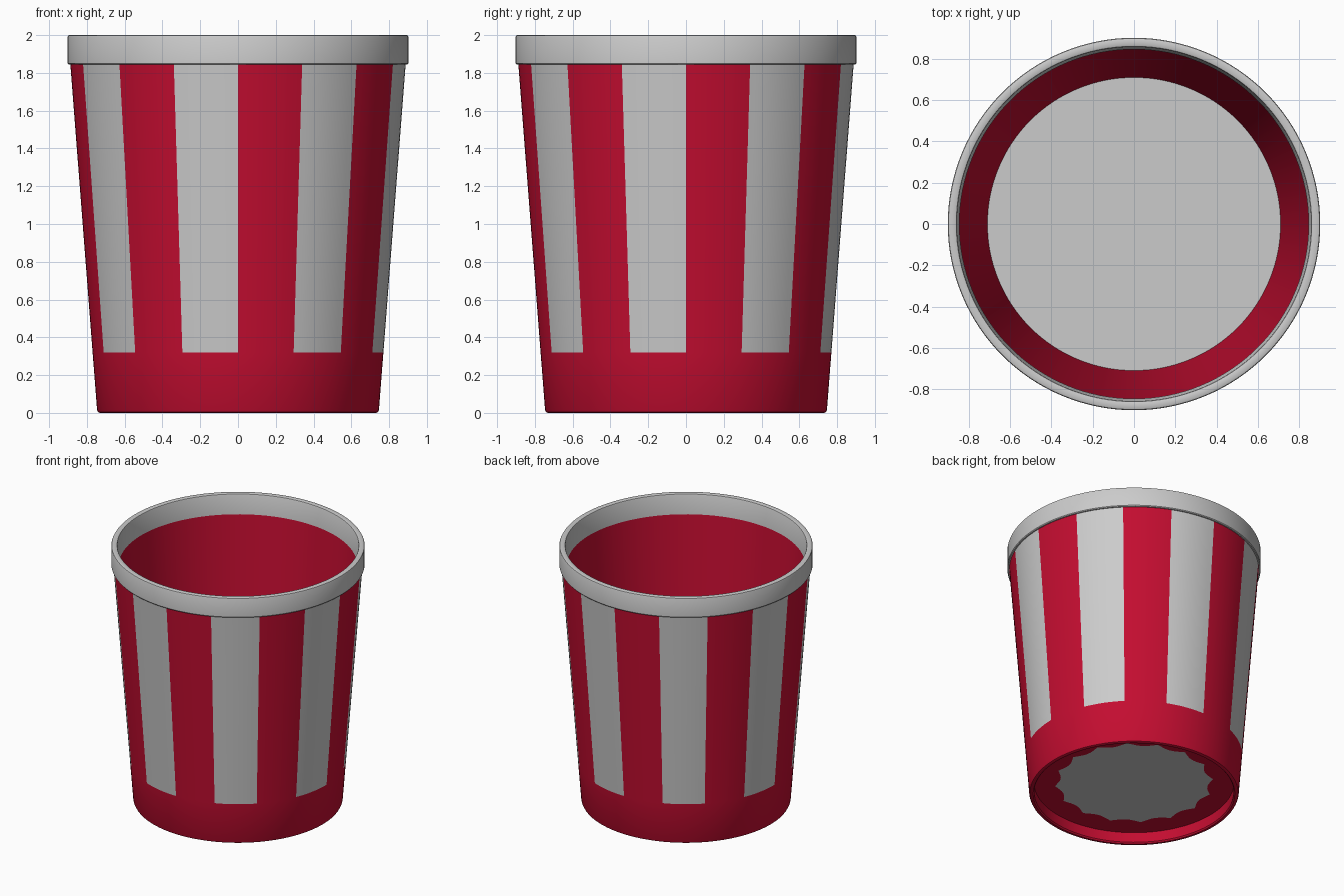
import bpy, bmesh
from math import sin, cos, pi, floor

if "Cube" in bpy.data.objects:
    bpy.data.objects.remove(bpy.data.objects["Cube"])

SEG = 128      # segments around the cup
STRIPES = 16   # alternating red and pale panels

red = bpy.data.materials.new("red_card")
red.diffuse_color = (0.55, 0.004, 0.03, 1)
red.use_nodes = True
red.node_tree.nodes["Principled BSDF"].inputs["Base Color"].default_value = red.diffuse_color


def wall(z):
    """Outer radius of the tapered wall at height z."""
    return 0.745 + (0.888 - 0.745) * z / 1.85


def is_pale(j):
    return floor(j * STRIPES / SEG) % 2 == 1


def lathe(name, profile, mat=None, keep=lambda i, j: True):
    """Spin a profile of (radius, z); a radius may be a function of angle."""
    bm = bmesh.new()
    rings = []
    for r, z in profile:
        ring = []
        for j in range(SEG):
            a = 2 * pi * j / SEG
            rad = r(a) if callable(r) else r
            ring.append(bm.verts.new((rad * cos(a), rad * sin(a), z)))
        rings.append(ring)
    for i in range(len(rings) - 1):
        for j in range(SEG):
            if keep(i, j):
                k = (j + 1) % SEG
                bm.faces.new((rings[i][j], rings[i][k],
                              rings[i + 1][k], rings[i + 1][j]))
    bmesh.ops.remove_doubles(bm, verts=bm.verts, dist=1e-5)
    loose = [v for v in bm.verts if not v.link_faces]
    bmesh.ops.delete(bm, geom=loose, context='VERTS')
    me = bpy.data.meshes.new(name)
    bm.to_mesh(me)
    bm.free()
    ob = bpy.data.objects.new(name, me)
    bpy.context.collection.objects.link(ob)
    if mat:
        me.materials.append(mat)
    bpy.ops.object.select_all(action='DESELECT')
    ob.select_set(True)
    bpy.context.view_layer.objects.active = ob
    bpy.ops.object.shade_smooth_by_angle(angle=0.6)
    return ob


def scallop(a):
    return 0.565 - 0.04 * abs(sin(8 * a))


Z0, Z1, FLOOR = 0.32, 1.845, 0.10

# Red cup: scalloped underside, foot, outer wall (gaps for stripes), inner wall
cup = [(scallop, FLOOR - 0.01), (0.712, FLOOR - 0.01), (0.71, 0.01), (0.718, 0.0),
       (0.733, 0.0), (0.741, 0.004), (wall(0.015), 0.015),
       (wall(Z0), Z0), (wall(Z1), Z1),
       (0.848, Z1), (0.71, FLOOR)]
lathe("cup_wall", cup, red, lambda i, j: not (i == 7 and is_pale(j)))

# Pale vertical stripes filling the gaps in the wall
lathe("pale_stripes", [(wall(Z0), Z0), (wall(Z1), Z1)], None,
      lambda i, j: is_pale(j))

# Floor: inside face and the scalloped disc seen from below
lathe("floor_top", [(0.71, FLOOR), (0.0, FLOOR)])
lathe("floor_underside", [(0.0, FLOOR - 0.01), (scallop, FLOOR - 0.01)])

# Rolled rim band around the mouth
lathe("rim", [(0.846, Z1), (0.897, Z1), (0.902, Z1 + 0.006), (0.902, 1.99),
              (0.899, 1.997), (0.892, 2.0), (0.868, 2.0), (0.861, 1.997),
              (0.858, 1.99), (0.846, Z1)])
